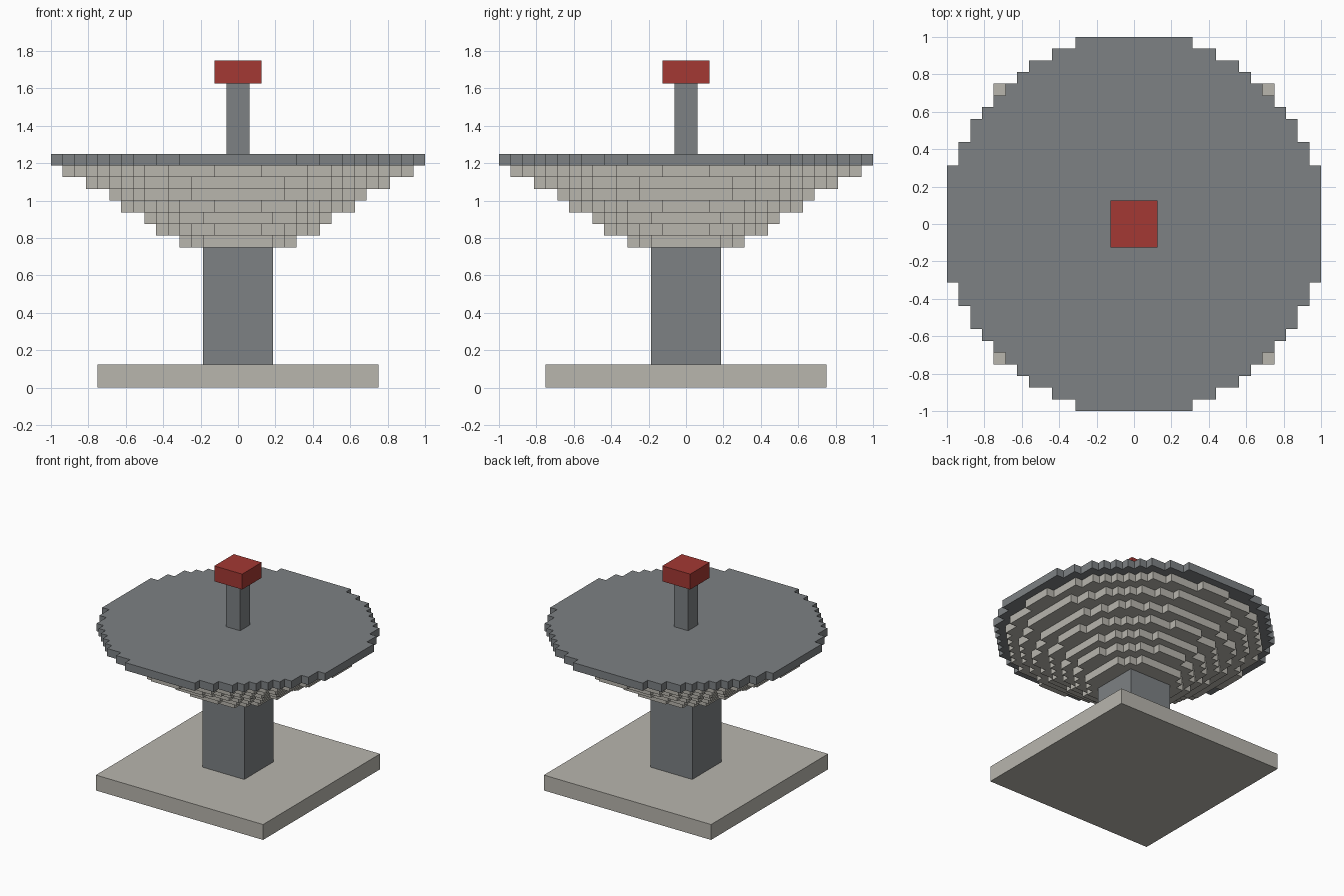
import bpy, bmesh, math

if "Cube" in bpy.data.objects:
    bpy.data.objects.remove(bpy.data.objects["Cube"])

V = 1 / 16  # size of one voxel


def material(name, rgb):
    m = bpy.data.materials.new(name)
    m.diffuse_color = (*rgb, 1)
    m.use_nodes = True
    m.node_tree.nodes["Principled BSDF"].inputs["Base Color"].default_value = m.diffuse_color
    return m


STONE = material("light stone", (0.48, 0.465, 0.42))
GREY = material("dark grey stone", (0.205, 0.22, 0.23))
RED = material("red", (0.37, 0.04, 0.033))


def extrude_outline(name, pts, z0, z1, mat):
    """Flat-sided prism from an outline in voxel units."""
    bm = bmesh.new()
    face = bm.faces.new([bm.verts.new((x * V, y * V, z0 * V)) for x, y in pts])
    res = bmesh.ops.extrude_face_region(bm, geom=[face], use_keep_orig=True)
    top = [g for g in res["geom"] if isinstance(g, bmesh.types.BMVert)]
    bmesh.ops.translate(bm, verts=top, vec=(0, 0, (z1 - z0) * V))
    bmesh.ops.recalc_face_normals(bm, faces=bm.faces)
    me = bpy.data.meshes.new(name)
    bm.to_mesh(me)
    bm.free()
    me.materials.append(mat)
    ob = bpy.data.objects.new(name, me)
    bpy.context.collection.objects.link(ob)
    return ob


def block(name, half, z0, z1, mat):
    h = half
    return extrude_outline(name, [(-h, -h), (h, -h), (h, h), (-h, h)], z0, z1, mat)


def stepped_disc(name, radius, z, mat):
    """One voxel layer: all cells whose centre lies inside the radius."""
    def width(row):
        y = row + 0.5
        return max(0, math.floor(math.sqrt(max(0, radius**2 - y * y)) + 0.5))
    n = width(0)
    right = []
    for row in range(-n, n):
        w = width(row)
        if right and right[-1][0] == w:
            right[-1] = (w, row + 1)       # lengthen a straight run
        else:
            right += [(w, row), (w, row + 1)]
    pts = right + [(-x, y) for x, y in reversed(right)]
    return extrude_outline(name, pts, z, z + 1, mat)


# Square base and column
block("base_plate", 12, 0, 2, STONE)
block("column", 3, 2, 12, GREY)

# Stepped bowl widening upward
for i, r in enumerate([5.3, 6.8, 8.1, 9.7, 11.38, 13.1, 14.65]):
    stepped_disc(f"bowl_layer_{i + 1}", r, 12 + i, STONE)

# Flat top disc, stem and red cap
stepped_disc("top_disc", 16.2, 19, GREY)
block("stem", 1, 20, 26, GREY)
block("cap", 2, 26, 28, RED)
